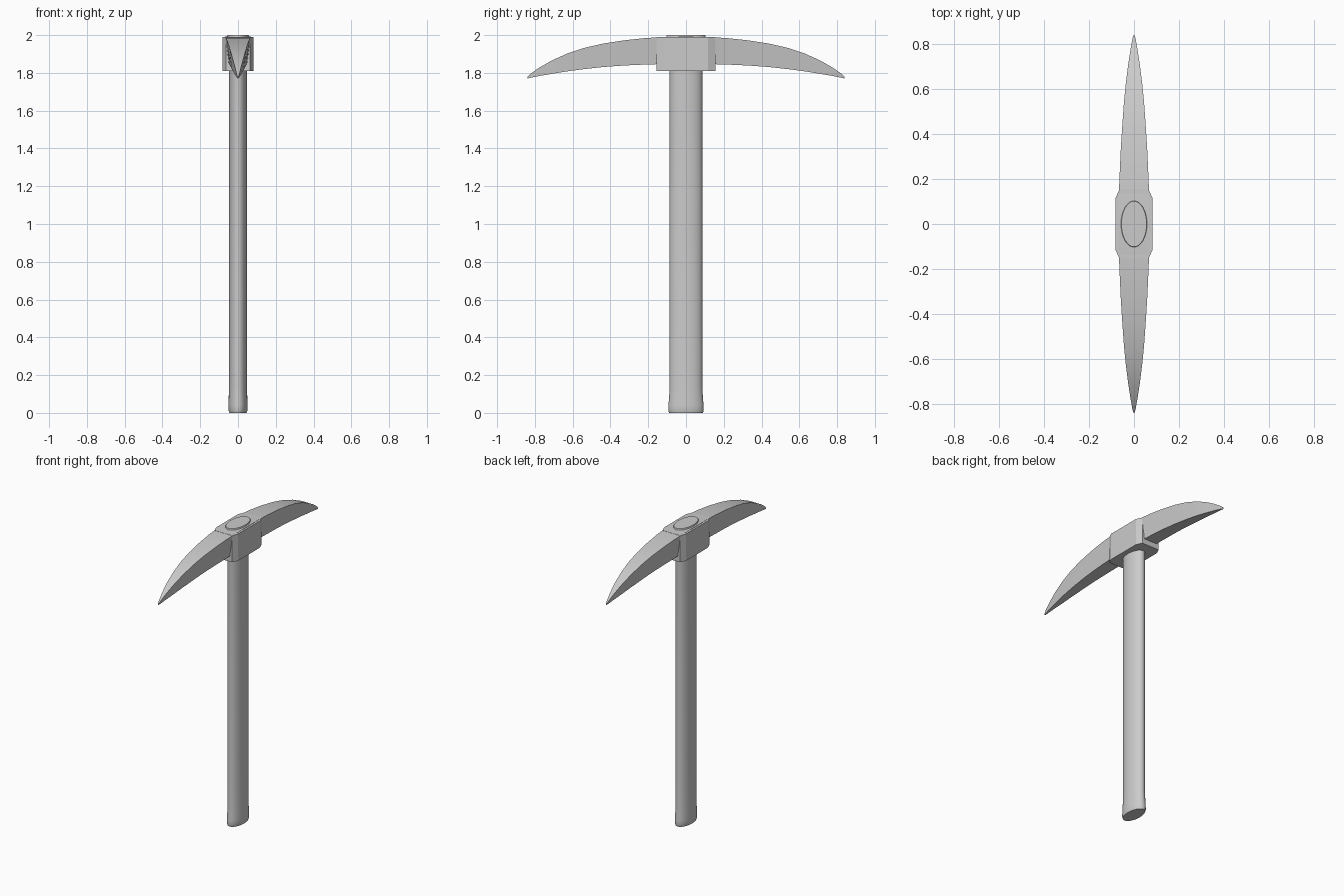
import bpy
import math

if "Cube" in bpy.data.objects:
    bpy.data.objects.remove(bpy.data.objects["Cube"])


def loft(name, rings, angle):
    """Skin a list of equal-length point rings and cap both ends."""
    n = len(rings[0])
    verts = [p for ring in rings for p in ring]
    faces = [(i * n + j, i * n + (j + 1) % n, (i + 1) * n + (j + 1) % n, (i + 1) * n + j)
             for i in range(len(rings) - 1) for j in range(n)]
    faces += [tuple(reversed(range(n))), tuple(range(len(verts) - n, len(verts)))]
    mesh = bpy.data.meshes.new(name)
    mesh.from_pydata(verts, [], faces)
    obj = bpy.data.objects.new(name, mesh)
    bpy.context.collection.objects.link(obj)
    bpy.ops.object.select_all(action='DESELECT')
    bpy.context.view_layer.objects.active = obj
    obj.select_set(True)
    bpy.ops.object.mode_set(mode='EDIT')
    bpy.ops.mesh.select_all(action='SELECT')
    bpy.ops.mesh.normals_make_consistent(inside=False)
    bpy.ops.object.mode_set(mode='OBJECT')
    bpy.ops.object.shade_smooth_by_angle(angle=math.radians(angle))
    return obj


def ellipse(rx, ry, z, n=32):
    return [(rx * math.cos(2 * math.pi * k / n), ry * math.sin(2 * math.pi * k / n), z)
            for k in range(n)]


# Oval handle: flared foot, straight shaft, wider plug poking through the head
handle_profile = [(0.046, 0.089, 0.0), (0.050, 0.094, 0.012), (0.050, 0.093, 0.04),
                  (0.049, 0.089, 0.09), (0.048, 0.087, 0.13), (0.048, 0.087, 1.80),
                  (0.057, 0.102, 1.97), (0.058, 0.103, 1.996), (0.056, 0.101, 2.0)]
loft("handle", [ellipse(*p) for p in handle_profile], 50)

# Pick blade, half profile: y, top z, bottom z, top half width
half = [(0.0, 1.992, 1.847, 0.070), (0.12, 1.990, 1.847, 0.068), (0.22, 1.984, 1.844, 0.064),
        (0.33, 1.972, 1.839, 0.059), (0.44, 1.955, 1.831, 0.052), (0.54, 1.932, 1.820, 0.045),
        (0.63, 1.902, 1.808, 0.036), (0.71, 1.866, 1.795, 0.026), (0.78, 1.826, 1.783, 0.015),
        (0.825, 1.794, 1.774, 0.007), (0.84, 1.780, 1.770, 0.003)]
stations = [(-y, t, b, w) for y, t, b, w in reversed(half[1:])] + half
loft("pick_blade", [[(-w, y, t), (w, y, t), (0.72 * w, y, b), (-0.72 * w, y, b)]
                    for y, t, b, w in stations], 30)

# Collar block around the eye, with chamfered ends
collar_outline = [(0.064, -0.155), (0.082, -0.117), (0.082, 0.117), (0.064, 0.155),
                  (-0.064, 0.155), (-0.082, 0.117), (-0.082, -0.117), (-0.064, -0.155)]
loft("collar", [[(x, y, z) for x, y in collar_outline] for z in (1.81, 1.989)], 20)
